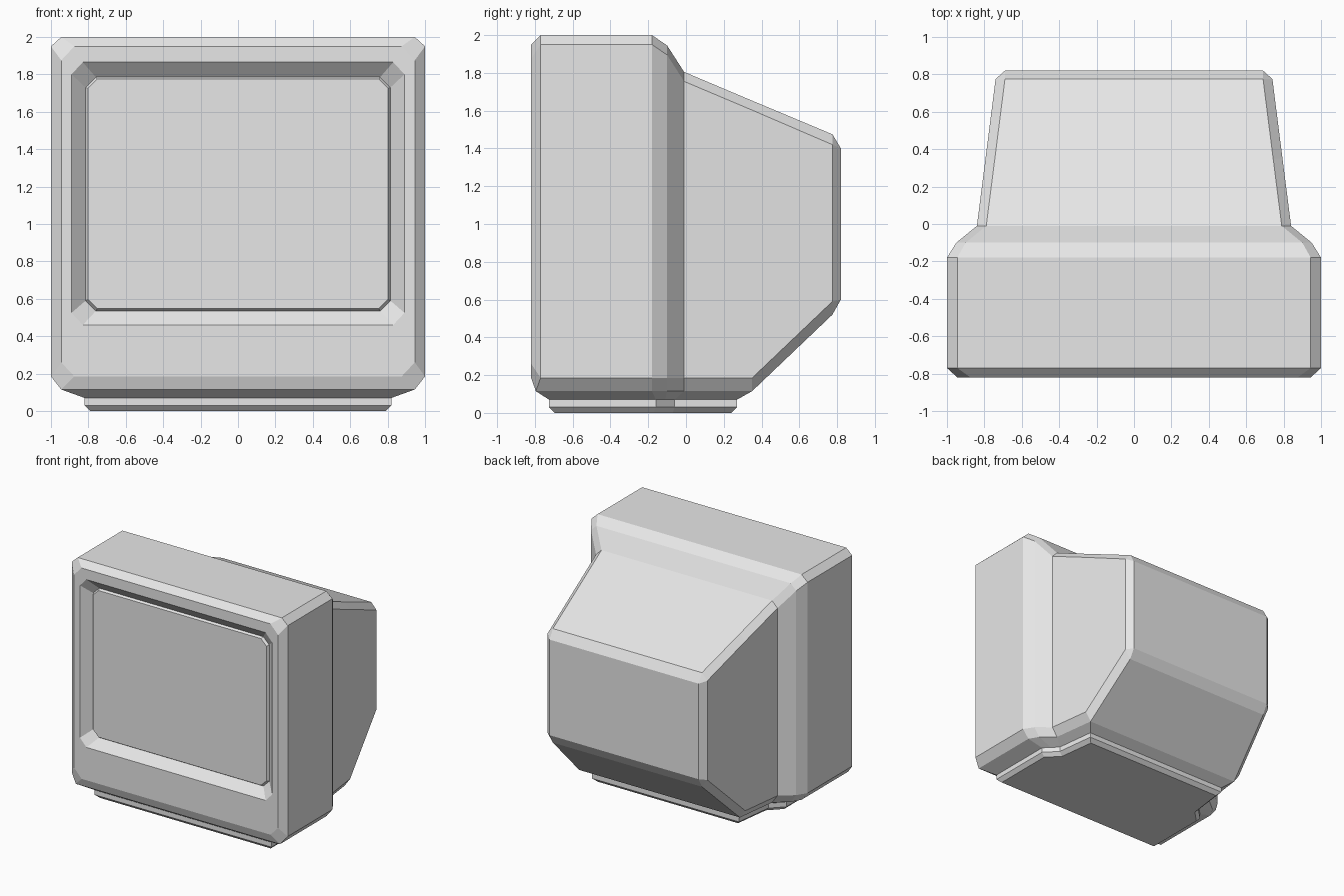
import bpy
import bmesh

cube = bpy.data.objects.get("Cube")
if cube:
    bpy.data.objects.remove(cube, do_unlink=True)

plastic = bpy.data.materials.new("light grey plastic")
plastic.use_nodes = True
plastic.diffuse_color = (0.8, 0.8, 0.8, 1)
plastic.node_tree.nodes["Principled BSDF"].inputs["Base Color"].default_value = (0.8, 0.8, 0.8, 1)


def section(y, w, z0, z1, cx, ct, cb, y_low=None):
    """Rectangle across y with cut corners; y_low shifts the bottom edge."""
    yl = y if y_low is None else y_low
    right = [(w - cx, yl, z0), (w, y, z0 + cb), (w, y, z1 - ct), (w - cx, y, z1)]
    return right + [(-x, yy, z) for x, yy, z in reversed(right)]


def plan(z, half):
    """Symmetric outline at height z, from points on the +x side."""
    right = [(x, y, z) for x, y in half]
    return right + [(-x, y, z) for x, y, z in reversed(right)]


def loft(name, rings, cap_first=True):
    bm = bmesh.new()
    loops = [[bm.verts.new(p) for p in ring] for ring in rings]
    for a, b in zip(loops, loops[1:]):
        for i in range(len(a)):
            j = (i + 1) % len(a)
            bm.faces.new((a[i], a[j], b[j], b[i]))
    if cap_first:
        bm.faces.new(loops[0])
    bm.faces.new(loops[-1])
    bmesh.ops.remove_doubles(bm, verts=bm.verts, dist=0.0005)
    bmesh.ops.recalc_face_normals(bm, faces=bm.faces)
    mesh = bpy.data.meshes.new(name)
    bm.to_mesh(mesh)
    bm.free()
    mesh.materials.append(plastic)
    obj = bpy.data.objects.new(name, mesh)
    bpy.context.collection.objects.link(obj)
    return obj


# Housing: recess floor, bezel, front case, then the tapering rear
loft("housing", [
    section(-0.75, 0.815, 0.535, 1.785, 0.055, 0.055, 0.055),
    section(-0.82, 0.89, 0.46, 1.865, 0.06, 0.065, 0.065),
    section(-0.82, 0.945, 0.185, 1.95, 0.07, 0.075, 0.075),
    section(-0.77, 1.0, 0.115, 2.0, 0.055, 0.05, 0.07, -0.795),
    section(-0.18, 1.0, 0.115, 2.0, 0.055, 0.05, 0.07),
    section(-0.10, 0.95, 0.115, 1.945, 0.05, 0.05, 0.07),
    section(-0.01, 0.84, 0.115, 1.805, 0.05, 0.05, 0.07),
    section(0.35, 0.794, 0.115, 1.653, 0.05, 0.05, 0.07),
    section(0.775, 0.74, 0.52, 1.475, 0.05, 0.055, 0.07),
    section(0.82, 0.69, 0.60, 1.40, 0, 0, 0),
])

# Screen: raised plate with a narrow bevelled rim
loft("screen", [
    section(-0.75, 0.815, 0.535, 1.785, 0.055, 0.055, 0.055),
    section(-0.77, 0.802, 0.547, 1.775, 0.05, 0.05, 0.05),
])

# Base: sloping skirt, short wall and bevelled foot
foot = [(0.82, -0.725), (0.82, -0.16), (0.77, -0.11), (0.72, -0.06), (0.68, 0.27)]
loft("base", [
    plan(0.115, [(0.945, -0.795), (0.945, -0.18), (0.90, -0.10), (0.79, -0.01), (0.744, 0.35)]),
    plan(0.07, foot),
    plan(0.03, foot),
    plan(0, [(0.79, -0.695), (0.79, -0.17), (0.74, -0.12), (0.69, -0.07), (0.65, 0.24)]),
], cap_first=False)
